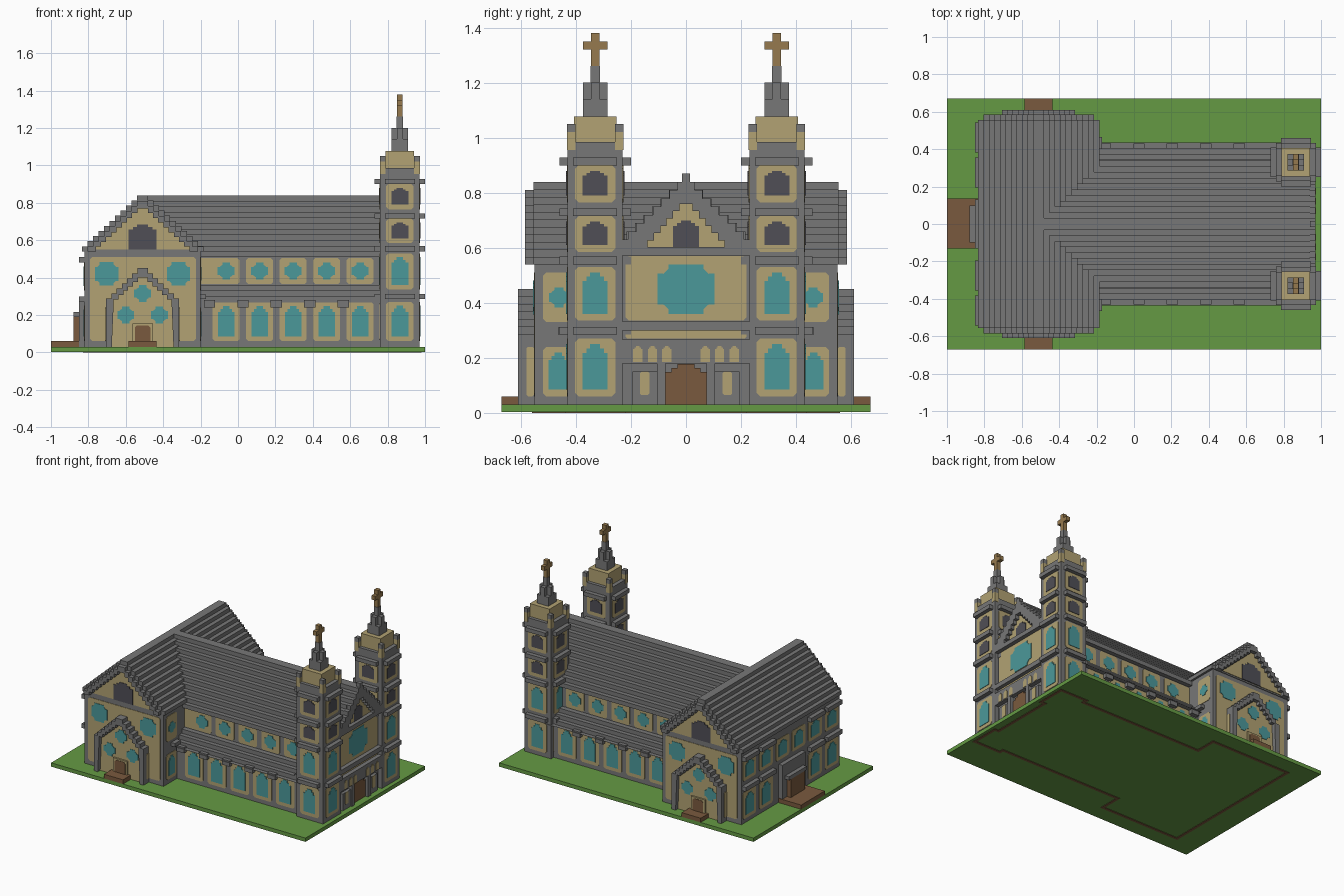
import bpy, bmesh

if "Cube" in bpy.data.objects:
    bpy.data.objects.remove(bpy.data.objects["Cube"])


def make_material(name, hex_code):
    channels = [int(hex_code[i:i + 2], 16) / 255 for i in range(0, 6, 2)]
    colour = [((c + 0.055) / 1.055) ** 2.4 for c in channels] + [1]
    material = bpy.data.materials.new(name)
    material.use_nodes = True
    material.diffuse_color = colour
    material.node_tree.nodes["Principled BSDF"].inputs["Base Color"].default_value = colour
    return material


grass = make_material("grass green", "659a44")
stone = make_material("stone grey", "777777")
sand = make_material("sandstone", "b2a273")
glass = make_material("teal glass", "4b989a")
wood = make_material("brown wood", "7a5a3e")
dark = make_material("dark opening", "504f56")
gilt = make_material("cross bronze", "967a4e")

parts = {}


def prism(part, material, outline, axis, start, end, mirror=True):
    """Extrude an outline along an axis, mirrored to both sides of the building."""
    mesh = parts.setdefault(part, (bmesh.new(), material))[0]
    place = {"x": lambda u, v, d: (d, u, v),
             "y": lambda u, v, d: (u, d, v),
             "z": lambda u, v, d: (u, v, d)}[axis]
    for side in ((1, -1) if mirror else (1,)):
        rings = []
        for depth in (start, end):
            points = [place(u, v, depth) for u, v in outline]
            rings.append([mesh.verts.new((x, y * side, z)) for x, y, z in points])
        faces = [mesh.faces.new(rings[0]), mesh.faces.new(rings[1])]
        count = len(outline)
        for i in range(count):
            j = (i + 1) % count
            faces.append(mesh.faces.new((rings[0][i], rings[0][j], rings[1][j], rings[1][i])))
        bmesh.ops.recalc_face_normals(mesh, faces=faces)


def rect(a, b, low, high):
    return [(a, low), (b, low), (b, high), (a, high)]


def box(part, material, x, y, z, mirror=True):
    prism(part, material, rect(*x, *y), "z", *z, mirror)


def chamfered(a, b, low, high, c=0.012):
    return [(a + c, low), (b - c, low), (b, low + c), (b, high - c),
            (b - c, high), (a + c, high), (a, high - c), (a, low + c)]


def arch(centre, half, low, high):
    lift, inset = 0.2 * (high - low), half * 0.3
    right = [(half, low), (half, high - lift), (half - inset, high - lift),
             (half - inset, high - lift / 2), (half - 2 * inset, high - lift / 2),
             (half - 2 * inset, high)]
    return [(centre + u, v) for u, v in right] + [(centre - u, v) for u, v in reversed(right)]


def quatrefoil(centre, height, r, arm=0.45):
    a, m = r * arm, r * (1 + arm) / 2
    quarter = [(r, a), (m, a), (m, m * 0.75), (a, m), (a, r)]
    points = quarter + [(-u, v) for u, v in reversed(quarter)]
    points += [(-u, -v) for u, v in quarter] + [(u, -v) for u, v in reversed(quarter)]
    return [(centre + u, height + v) for u, v in points]


def stair(centre, half, low, high, count):
    """Stepped gable outline running from the right foot over the ridge."""
    rise, run = (high - low) / count, half / count
    right = []
    for i in range(count):
        right += [(half - i * run, low + i * rise), (half - i * run, low + (i + 1) * rise)]
    return [(centre + u, v) for u, v in right] + [(centre - u, v) for u, v in reversed(right)]


def stair_frame(outer, inner):
    return outer + inner[::-1]


def plate(part, material, outline, axis, wall, facing=1, layer=1):
    prism(part, material, outline, axis, wall - 0.001 * facing, wall + 0.003 * layer * facing)


def bay(name, axis, wall, centre, half, low, high, facing=1, filling=glass, round_window=False):
    """Sandstone panel with a window in it."""
    plate(name + "_panel", sand, chamfered(centre - half, centre + half, low, high), axis, wall, facing)
    if round_window:
        shape = quatrefoil(centre, (low + high) / 2, min(half, high - low) * 0.63)
    else:
        shape = arch(centre, half * 0.62, low + 0.025, high - 0.02)
    plate(name + "_window", filling, shape, axis, wall, facing, 2)


# Ground slab and foundation trace beneath it
box("ground", grass, (-1, 1), (-0.67, 0.67), (0.003, 0.03), False)
trace = [(-0.82, 0), (-0.82, 0.55), (-0.2, 0.55), (-0.2, 0.4), (0.76, 0.4),
         (0.76, 0.43), (0.97, 0.43), (0.97, 0.23), (0.94, 0.23), (0.94, 0)]
for (xa, ya), (xb, yb) in zip(trace, trace[1:]):
    box("foundation_trace", wood, (min(xa, xb) - 0.01, max(xa, xb) + 0.01),
        (min(ya, yb) - 0.01, max(ya, yb) + 0.01), (0, 0.004))

# Nave, aisles and their roofs
box("nave_wall", stone, (-0.5, 0.94), (-0.31, 0.31), (0.03, 0.54), False)
box("aisle_wall", stone, (-0.3, 0.8), (0.2, 0.4), (0.03, 0.3))
prism("nave_roof", stone, stair(0, 0.34, 0.51, 0.84, 11), "x", -0.5, 0.94, False)
for i in range(4):
    box("aisle_roof", stone, (-0.3, 0.8), (0.25, 0.345 + 0.03 * i), (0.27, 0.36 - 0.03 * i))
for i in range(5):
    x = -0.063 + 0.179 * i
    bay("aisle", "y", 0.4, x, 0.072, 0.06, 0.268)
    bay("clerestory", "y", 0.31, x, 0.072, 0.365, 0.505, 1, glass, True)
    box("aisle_bracket", stone, (x - 0.12, x - 0.06), (0.39, 0.43), (0.24, 0.28))
plate("clerestory_panel", sand, rect(-0.2, -0.12, 0.365, 0.505), "y", 0.31)

# Transept body, roof and gables
mid = -0.51
box("transept_wall", stone, (-0.82, -0.2), (-0.55, 0.55), (0.03, 0.54), False)
prism("transept_roof", stone, stair(mid, 0.325, 0.54, 0.84, 11), "y", -0.555, 0.555, False)
prism("transept_verge", stone, stair_frame(stair(mid, 0.295, 0.54, 0.81, 10),
                                           stair(mid, 0.25, 0.54, 0.77, 9)), "y", 0.55, 0.585)
plate("gable_panel", sand, stair(mid, 0.252, 0.55, 0.775, 9), "y", 0.556)
plate("gable_opening", dark, arch(mid, 0.075, 0.55, 0.685), "y", 0.556, 1, 2)
plate("transept_panel", sand, chamfered(-0.79, -0.225, 0.06, 0.51), "y", 0.55)
for side in (-1, 1):
    plate("transept_window", glass, quatrefoil(mid + side * 0.192, 0.42, 0.062, 0.6), "y", 0.55, 1, 2)

# Side porches
porch = stair(mid, 0.195, 0.26, 0.45, 7)
opening = stair(mid, 0.155, 0.26, 0.40, 6)
outer = [(mid + 0.195, 0.03)] + porch + [(mid - 0.195, 0.03)]
inner = [(mid + 0.165, 0.03)] + opening + [(mid - 0.165, 0.03)]
prism("porch_body", stone, outer, "y", 0.54, 0.58)
prism("porch_frame", stone, stair_frame(outer, inner), "y", 0.57, 0.61)
plate("porch_panel", sand, inner, "y", 0.58)
for dx, z in ((0, 0.315), (-0.09, 0.2), (0.09, 0.2)):
    plate("porch_window", glass, quatrefoil(mid + dx, z, 0.045), "y", 0.58, 1, 2)
box("porch_door_frame", sand, (mid - 0.055, mid + 0.055), (0.57, 0.595), (0.03, 0.155))
plate("porch_door", wood, chamfered(mid - 0.042, mid + 0.042, 0.04, 0.145), "y", 0.595)
box("porch_step", wood, (mid - 0.075, mid + 0.075), (0.57, 0.67), (0.03, 0.06))
for x, facing in ((mid + 0.195, 1), (mid - 0.195, -1)):
    plate("porch_side_panel", sand, chamfered(0.552, 0.58, 0.06, 0.24, 0.006), "x", x, facing)

# Transept end walls
bay("transept_east_upper", "x", -0.2, 0.462, 0.058, 0.33, 0.51, 1, glass, True)
bay("transept_east_lower", "x", -0.2, 0.465, 0.055, 0.06, 0.24)
box("transept_hood", stone, (-0.21, -0.17), (0.40, 0.465), (0.285, 0.31))
for y in (0.275, 0.462):
    bay("transept_west_upper", "x", -0.82, y, 0.075, 0.33, 0.48, -1)
    bay("transept_west_lower", "x", -0.82, y, 0.075, 0.06, 0.25, -1)
    for z in (0.27, 0.48):
        box("transept_hood", stone, (-0.85, -0.81), (y - 0.08, y + 0.08), (z, z + 0.03))
bay("transept_west_upper", "x", -0.82, 0.09, 0.075, 0.33, 0.48, -1)

# Rear doorway and steps
box("rear_portal", stone, (-0.85, -0.81), (-0.13, 0.13), (0.03, 0.3), False)
box("rear_door", wood, (-0.88, -0.84), (-0.08, 0.08), (0.03, 0.19), False)
box("rear_door_lintel", stone, (-0.88, -0.84), (-0.1, 0.1), (0.19, 0.215), False)
box("rear_platform", wood, (-1, -0.81), (-0.13, 0.135), (0.03, 0.06), False)

# Twin towers
cx, cy = 0.865, 0.33
box("tower_shaft", stone, (cx - 0.105, cx + 0.105), (cy - 0.1, cy + 0.1), (0.03, 0.985))
levels = [(0.06, 0.27, glass), (0.335, 0.53, glass), (0.585, 0.715, dark), (0.765, 0.9, dark)]
for low, high, filling in levels:
    name = "tower" if filling is glass else "belfry"
    for facing in (-1, 1):
        bay(name, "x", cx + 0.105 * facing, cy, 0.073, low, high, facing, filling)
        bay(name, "y", cy + 0.1 * facing, cx, 0.073, low, high, facing, filling)
for z in (0.285, 0.54, 0.715, 0.9):
    box("tower_ledge", stone, (cx - 0.135, cx + 0.135), (cy - 0.08, cy + 0.08), (z, z + 0.028))
    box("tower_ledge", stone, (cx - 0.08, cx + 0.08), (cy - 0.13, cy + 0.13), (z, z + 0.028))
for sx in (-1, 1):
    for sy in (-1, 1):
        xs = sorted((cx + sx * 0.077, cx + sx * 0.107))
        ys = sorted((cy + sy * 0.072, cy + sy * 0.102))
        box("tower_corner", sand, xs, ys, (0.955, 1.02))
        box("tower_pinnacle", stone, xs, ys, (1.02, 1.05))


def spire_block(part, material, dx, dy, low, high):
    box(part, material, (cx - dx, cx + dx), (cy - dy, cy + dy), (low, high))


spire_block("tower_crown", sand, 0.077, 0.077, 0.98, 1.077)
spire_block("spire_base", stone, 0.045, 0.045, 1.07, 1.14)
spire_block("spire_rib", stone, 0.045, 0.016, 1.07, 1.2)
spire_block("spire_rib", stone, 0.016, 0.045, 1.07, 1.2)
spire_block("spire_tip", stone, 0.017, 0.017, 1.2, 1.26)
spire_block("cross_upright", gilt, 0.015, 0.015, 1.26, 1.38)
spire_block("cross_arms", gilt, 0.014, 0.045, 1.32, 1.35)

# Front gable and great window
face = 0.94
prism("front_gable", stone, stair_frame(stair(0, 0.24, 0.6, 0.84, 8), stair(0, 0.14, 0.6, 0.76, 6)),
      "x", 0.9, 0.97, False)
box("gable_finial", stone, (0.94, 0.97), (-0.015, 0.015), (0.83, 0.87), False)
plate("front_gable_panel", sand, stair(0, 0.145, 0.6, 0.765, 6), "x", face)
plate("front_gable_opening", dark, arch(0, 0.047, 0.6, 0.7), "x", face, 1, 2)
plate("front_panel", sand, chamfered(-0.22, 0.22, 0.335, 0.57), "x", face)
plate("great_window", glass, [(u * 0.103, 0.45 + v * 0.09) for u, v in
                              quatrefoil(0, 0, 1, 0.62)], "x", face, 1, 2)
plate("front_stripe", sand, chamfered(-0.22, 0.22, 0.27, 0.3, 0.006), "x", face)
for low, high in ((0.3, 0.333), (0.572, 0.603), (0.18, 0.267)):
    box("front_band", stone, (0.9, 0.97), (-0.23, 0.23), (low, high), False)

# Front doorway, arcade and side niches
for y in (0.07, 0.122, 0.175):
    plate("arcade_niche", sand, arch(y, 0.017, 0.185, 0.243), "x", 0.97)
box("portal_frame", stone, (0.93, 0.97), (0.075, 0.105), (0.03, 0.19))
box("side_niche_block", stone, (0.93, 0.96), (0.105, 0.195), (0.03, 0.15))
plate("side_niche", sand, chamfered(0.133, 0.168, 0.065, 0.15, 0.006), "x", 0.96)
prism("front_door", wood, arch(0, 0.075, 0.03, 0.178), "x", 0.93, 0.95, False)

# Turn every collected part into an object
for name, (mesh, material) in parts.items():
    data = bpy.data.meshes.new(name)
    mesh.to_mesh(data)
    mesh.free()
    data.materials.append(material)
    bpy.context.scene.collection.objects.link(bpy.data.objects.new(name, data))
